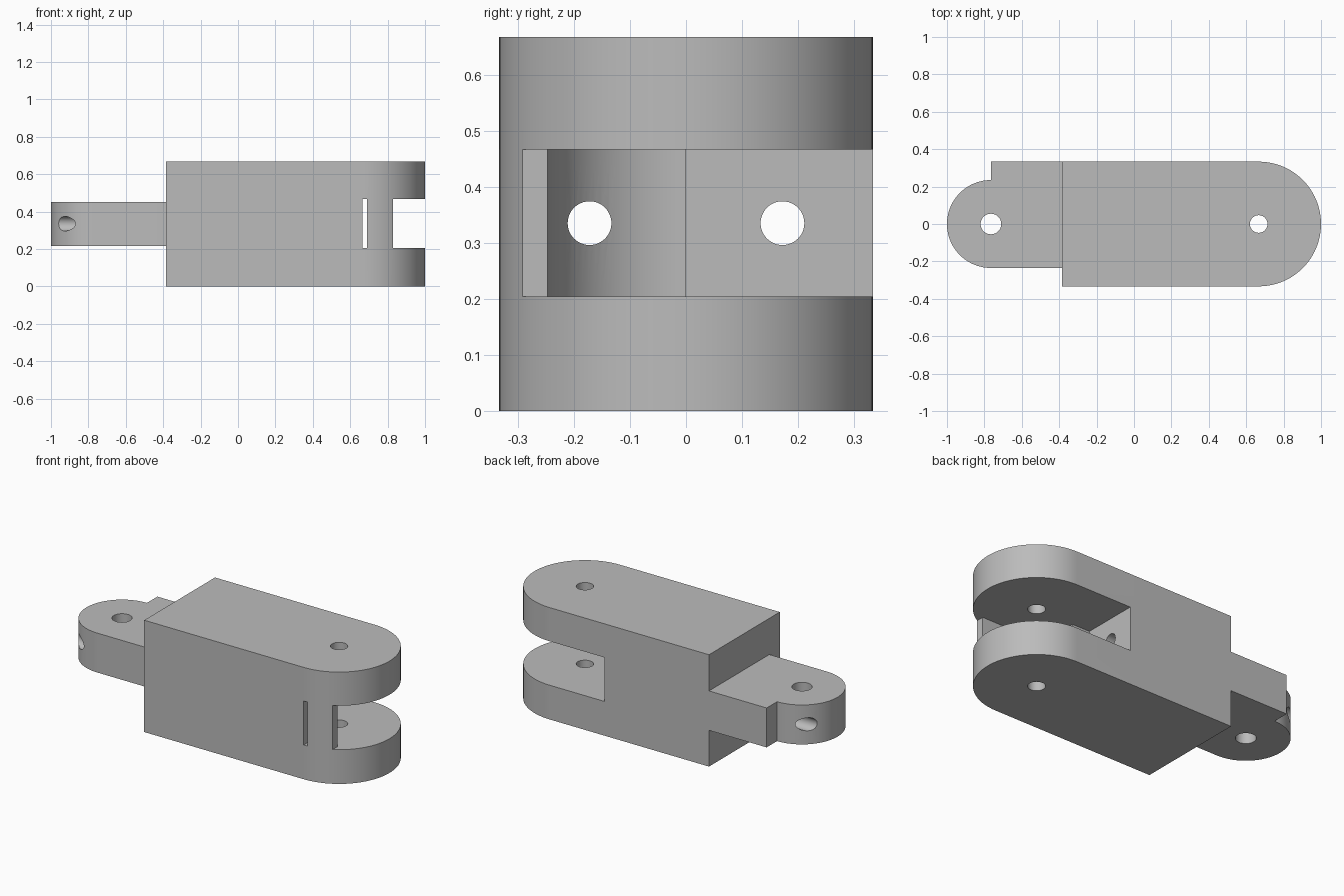
import bpy, bmesh, math
from mathutils import Matrix

if "Cube" in bpy.data.objects:
    bpy.data.objects.remove(bpy.data.objects["Cube"], do_unlink=True)

grey = bpy.data.materials.new("plain_grey")
grey.use_nodes = True
colour = (0.5, 0.5, 0.5, 1)
grey.diffuse_color = colour
grey.node_tree.nodes["Principled BSDF"].inputs["Base Color"].default_value = colour

R = 1 / 3            # half width of the body and half its height
PIN_X = 1 - R        # fork hinge axis
TAIL_X = -0.765      # tail hinge axis
TAIL_R = 0.235


def arc(cx, r, start, end, steps):
    """Plan points on an arc centred on the x axis, angles in degrees."""
    angles = [math.radians(start + (end - start) * i / steps) for i in range(steps + 1)]
    return [(cx + r * math.cos(a), r * math.sin(a)) for a in angles]


def add_object(name, bm):
    bmesh.ops.recalc_face_normals(bm, faces=bm.faces)
    mesh = bpy.data.meshes.new(name)
    bm.to_mesh(mesh)
    bm.free()
    mesh.materials.append(grey)
    obj = bpy.data.objects.new(name, mesh)
    bpy.context.collection.objects.link(obj)
    return obj


def extrude_plan(name, points, z0, z1):
    bm = bmesh.new()
    face = bm.faces.new([bm.verts.new((x, y, z0)) for x, y in points])
    top = bmesh.ops.extrude_face_region(bm, geom=[face])["geom"]
    verts = [v for v in top if isinstance(v, bmesh.types.BMVert)]
    bmesh.ops.translate(bm, verts=verts, vec=(0, 0, z1 - z0))
    return add_object(name, bm)


def rod(name, radius, length, centre, along_x=False):
    bm = bmesh.new()
    turn = Matrix.Rotation(math.pi / 2, 4, "Y") if along_x else Matrix()
    bmesh.ops.create_cone(bm, cap_ends=True, segments=48, radius1=radius, radius2=radius,
                          depth=length, matrix=Matrix.Translation(centre) @ turn)
    return add_object(name, bm)


def combine(target, tool, operation):
    """Apply a boolean and discard the tool."""
    mod = target.modifiers.new(operation, "BOOLEAN")
    mod.operation, mod.solver, mod.object = operation, "EXACT", tool
    depsgraph = bpy.context.evaluated_depsgraph_get()
    mesh = bpy.data.meshes.new_from_object(target.evaluated_get(depsgraph))
    target.modifiers.clear()
    target.data = mesh
    bpy.data.objects.remove(tool, do_unlink=True)


# Body: block with a rounded fork end
link = extrude_plan("hinge_link", [(-0.385, R), (-0.385, -R)] + arc(PIN_X, R, -90, 90, 48), 0, 2 * R)

# Tail: thin rounded tongue with a square stop along the back
tail = extrude_plan("tail_tongue", [(-0.3, -TAIL_R)] + arc(TAIL_X, TAIL_R, 270, 90, 48)
                    + [(TAIL_X, R), (-0.3, R)], 0.216, 0.451)
combine(link, tail, "UNION")

# Fork slot: open at the back and end, with a front stop wall and a thin slit
wall_y, out = -0.247, 0.5
slot = extrude_plan("fork_slot", [(0.305, out), (0.305, 0)] + arc(PIN_X, -wall_y, 180, 270, 24)
                    + [(PIN_X, -out), (0.69, -out), (0.69, wall_y), (0.828, wall_y),
                       (0.828, -out), (1.2, -out), (1.2, out)], 0.204, 0.466)
combine(link, slot, "DIFFERENCE")

# Hinge pin holes
for x, radius in ((PIN_X, 0.047), (TAIL_X, 0.055)):
    combine(link, rod("pin_hole", radius, 2, (x, 0, R)), "DIFFERENCE")

# Two lengthwise cord bores, from the tail into the slot
for side in (-1, 1):
    combine(link, rod("cord_bore", 0.039, 1.8, (-0.3, side * 0.172, 0.335), True), "DIFFERENCE")

# Smooth the round surfaces, keep the edges sharp
bpy.ops.object.select_all(action="DESELECT")
link.select_set(True)
bpy.context.view_layer.objects.active = link
bpy.ops.object.shade_smooth_by_angle(angle=math.radians(30))
